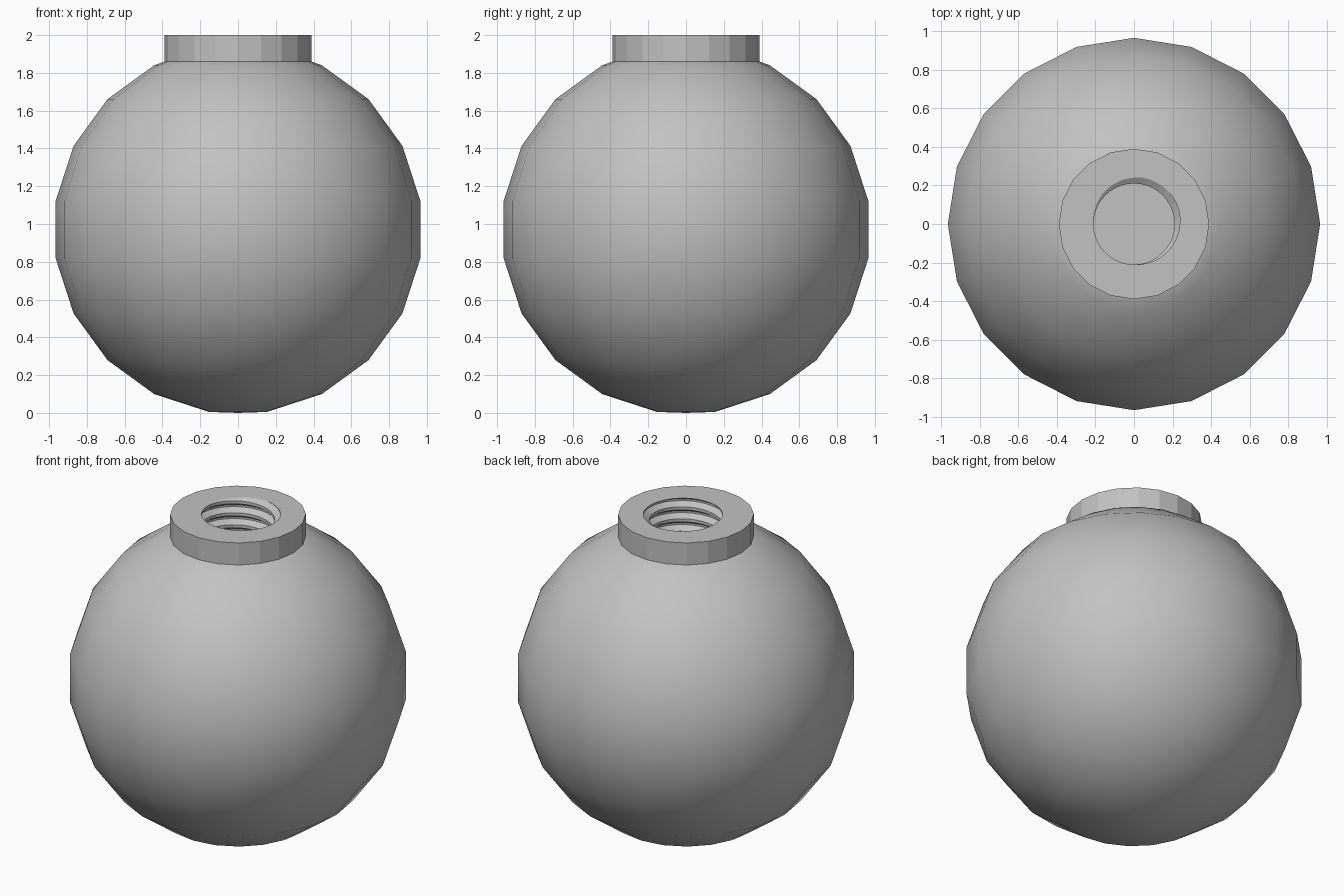
import bpy, bmesh
from math import sin, cos, pi, radians, floor

cube = bpy.data.objects.get("Cube")
if cube:
    bpy.data.objects.remove(cube, do_unlink=True)

SIDES = 20
BALL_R, BALL_Z = 0.977, 0.97
COLLAR_R, NECK_Z, TOP_Z = 0.39, 1.86, 2.0
CREST_R, ROOT_R, PITCH, FLOOR_Z = 0.21, 0.245, 0.076, 1.1
THREAD_SIDES = 2 * SIDES
PHASE = TOP_Z / PITCH - radians(230) / (2 * pi)

grey = bpy.data.materials.new("satin grey")
grey.use_nodes = True
colour = (0.54, 0.54, 0.54, 1)
grey.diffuse_color = colour
grey.node_tree.nodes["Principled BSDF"].inputs["Base Color"].default_value = colour


def add_object(name, bm):
    mesh = bpy.data.meshes.new(name)
    bm.to_mesh(mesh)
    bm.free()
    mesh.materials.append(grey)
    obj = bpy.data.objects.new(name, mesh)
    bpy.context.collection.objects.link(obj)
    return obj


def point(radius, angle, z):
    return (radius * cos(angle), radius * sin(angle), z)


def bridge(bm, lower, upper, inward=False):
    """Join two open rows of vertices with quads."""
    for i in range(len(lower) - 1):
        quad = [lower[i], lower[i + 1], upper[i + 1], upper[i]]
        bm.faces.new(quad[::-1] if inward else quad)


def clean(bm):
    bmesh.ops.remove_doubles(bm, verts=bm.verts, dist=0.0001)
    bmesh.ops.dissolve_degenerate(bm, edges=bm.edges, dist=0.0001)


# Ball: rings half a step off the equator, open under the collar
bm = bmesh.new()
profile = [(0, 0)]
for k in range(9):
    a = radians(-81 + 18 * k)
    profile.append((BALL_R * cos(a), BALL_Z + BALL_R * sin(a)))
profile.append((COLLAR_R, NECK_Z))
rows = [[bm.verts.new(point(r, 2 * pi * i / SIDES, z)) for i in range(SIDES + 1)]
        for r, z in profile]
for low, high in zip(rows, rows[1:]):
    bridge(bm, low, high)
clean(bm)
ball = add_object("ball", bm)
bpy.context.view_layer.objects.active = ball
ball.select_set(True)
bpy.ops.object.shade_smooth_by_angle(angle=radians(30))
ball.select_set(False)


# Threaded bore: trapezoid thread, radius depends on helix phase
def thread_radius(angle, z):
    p = z / PITCH - angle / (2 * pi) - PHASE
    off = abs(p - floor(p + 0.5))          # 0 at crest, 0.5 at root
    t = min(max((off - 0.125) / 0.3, 0), 1)
    return CREST_R + (ROOT_R - CREST_R) * t


bm = bmesh.new()
angles = [2 * pi * i / THREAD_SIDES for i in range(THREAD_SIDES + 1)]
turn = floor(FLOOR_Z / PITCH - PHASE) - 2
rows = []
while (turn + PHASE) * PITCH < TOP_Z + PITCH:
    for corner in (-0.125, 0.125, 0.425, 0.575):
        row = []
        for a in angles:
            z = (turn + corner + PHASE + a / (2 * pi)) * PITCH
            z = min(max(z, FLOOR_Z), TOP_Z)
            row.append(bm.verts.new(point(thread_radius(a, z), a, z)))
        rows.append(row)
    turn += 1
for low, high in zip(rows, rows[1:]):
    bridge(bm, low, high, inward=True)

# Bore floor
centre = [bm.verts.new((0, 0, FLOOR_Z)) for a in angles]
bridge(bm, centre, rows[0], inward=True)


# Collar: top face around the bore, then the flat outer sides
def collar_row(z):
    return [bm.verts.new(point(COLLAR_R * (cos(pi / SIDES) if i % 2 else 1), a, z))
            for i, a in enumerate(angles)]


rim = collar_row(TOP_Z)
bridge(bm, rim, rows[-1])
bridge(bm, collar_row(NECK_Z), rim)
clean(bm)
add_object("threaded_collar", bm)
